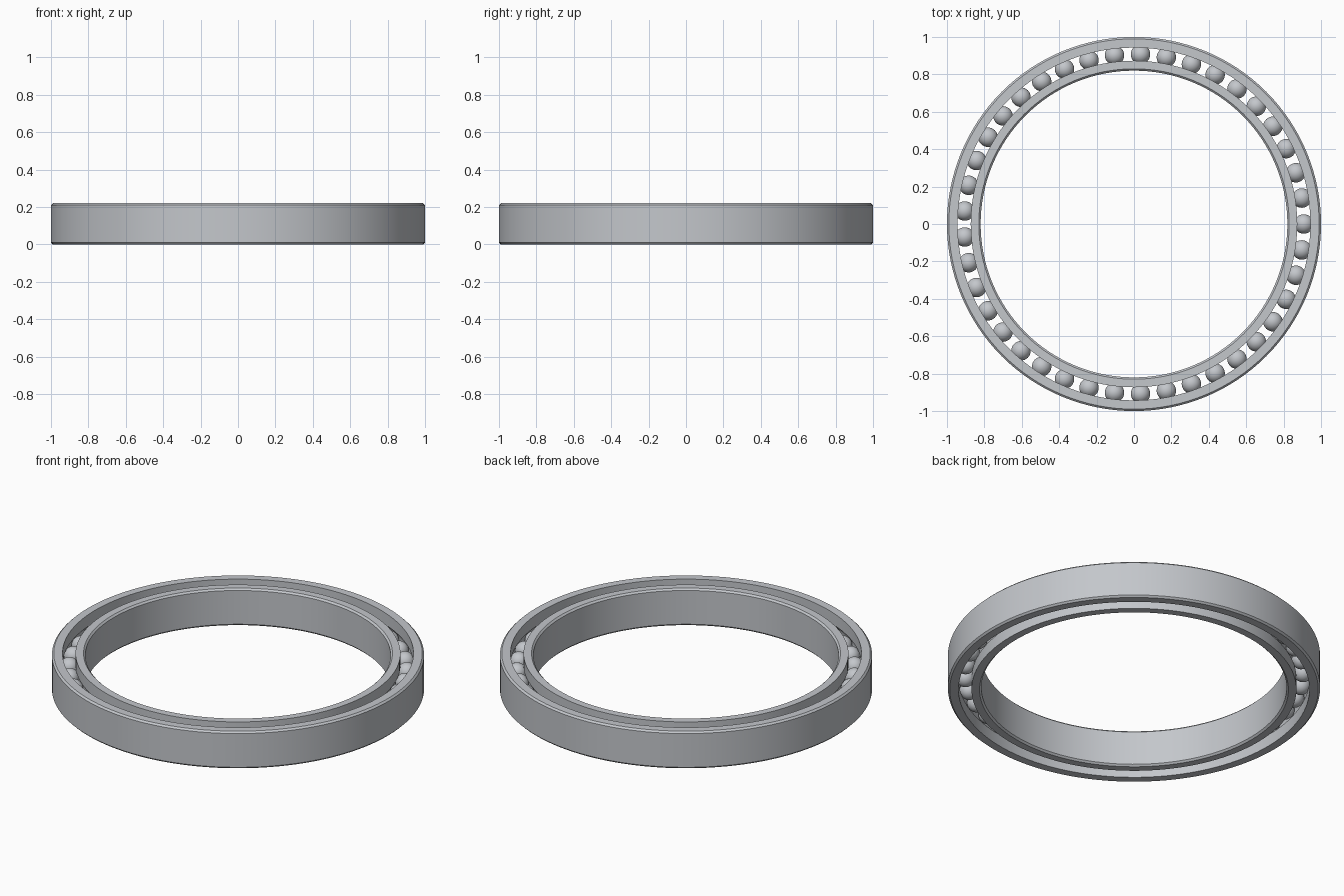
import bpy, bmesh, math
from mathutils import Vector

if "Cube" in bpy.data.objects:
    bpy.data.objects.remove(bpy.data.objects["Cube"])

HEIGHT, MID, PITCH = 0.22, 0.11, 0.908
BALLS, BALL_R, GROOVE_R = 41, 0.052, 0.054
CHAMFER, SEGMENTS = 0.01, 128

steel = bpy.data.materials.new("steel grey")
steel.use_nodes = True
colour = (0.55, 0.57, 0.6, 1)
steel.diffuse_color = colour
steel.node_tree.nodes["Principled BSDF"].inputs["Base Color"].default_value = colour


def add_object(name, bm, smooth_angle):
    bmesh.ops.recalc_face_normals(bm, faces=bm.faces)
    mesh = bpy.data.meshes.new(name)
    bm.to_mesh(mesh)
    bm.free()
    mesh.materials.append(steel)
    obj = bpy.data.objects.new(name, mesh)
    bpy.context.collection.objects.link(obj)
    bpy.ops.object.select_all(action="DESELECT")
    obj.select_set(True)
    bpy.context.view_layer.objects.active = obj
    bpy.ops.object.shade_smooth_by_angle(angle=smooth_angle)
    return obj


def race(name, wall, shoulder):
    """Ring with a chamfered plain wall and a ball groove in the shoulder side."""
    side = 1 if wall > shoulder else -1
    half = math.acos(abs(shoulder - PITCH) / GROOVE_R)
    profile = [(shoulder, 0), (wall - side * CHAMFER, 0), (wall, CHAMFER),
               (wall, HEIGHT - CHAMFER), (wall - side * CHAMFER, HEIGHT),
               (shoulder, HEIGHT)]
    for i in range(13):
        a = half * (1 - i / 6)
        profile.append((PITCH + side * GROOVE_R * math.cos(a),
                        MID + GROOVE_R * math.sin(a)))
    bm = bmesh.new()
    verts = [bm.verts.new((r, 0, z)) for r, z in profile]
    edges = [bm.edges.new((v, verts[i - 1])) for i, v in enumerate(verts)]
    bmesh.ops.spin(bm, geom=verts + edges, cent=(0, 0, 0), axis=(0, 0, 1),
                   angle=math.tau, steps=SEGMENTS)
    bmesh.ops.remove_doubles(bm, verts=bm.verts, dist=0.0001)
    return add_object(name, bm, math.radians(20))


# Outer and inner races
race("outer_race", 1.0, 0.943)
race("inner_race", 0.82, 0.873)

# Rolling balls, evenly spaced in the groove
ball = bmesh.new()
bmesh.ops.create_uvsphere(ball, u_segments=32, v_segments=16, radius=BALL_R)
first = add_object("ball", ball, math.radians(40))
for i in range(BALLS):
    obj = first if i == 0 else first.copy()
    if i:
        bpy.context.collection.objects.link(obj)
    a = math.tau * i / BALLS
    obj.location = Vector((PITCH * math.cos(a), PITCH * math.sin(a), MID))
